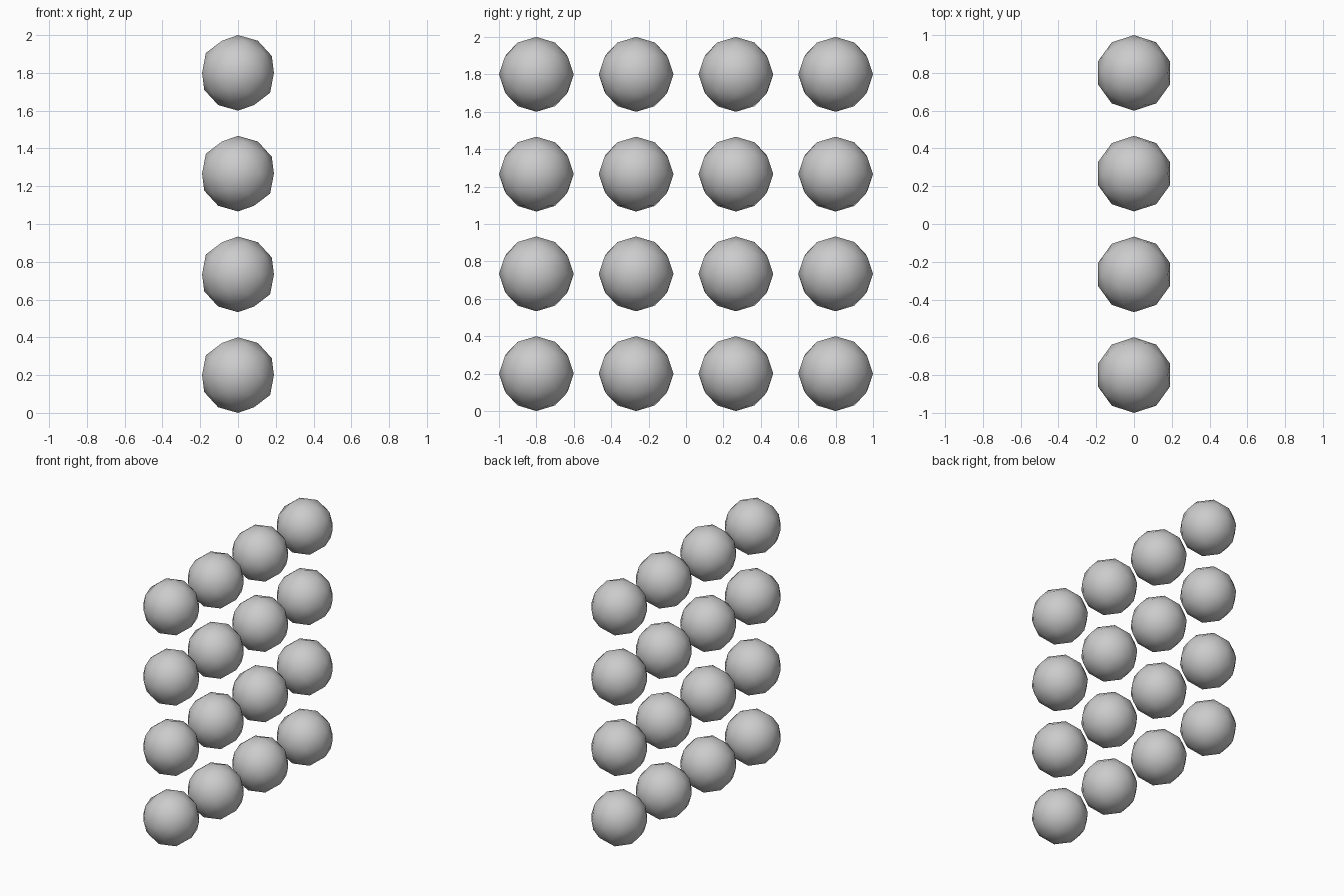
import bpy
import bmesh

# Remove the default cube
cube = bpy.data.objects.get("Cube")
if cube:
    bpy.data.objects.remove(cube, do_unlink=True)

RADIUS = 0.2
COUNT = 4
PITCH = (2 - 2 * RADIUS) / (COUNT - 1)

# Plain grey material
grey = bpy.data.materials.new("grey")
grey.use_nodes = True
colour = (0.6, 0.6, 0.6, 1)
grey.diffuse_color = colour
grey.node_tree.nodes["Principled BSDF"].inputs["Base Color"].default_value = colour

# Shared low-poly ball with smooth shading
ball_mesh = bpy.data.meshes.new("ball")
bm = bmesh.new()
bmesh.ops.create_icosphere(bm, subdivisions=2, radius=RADIUS)
for face in bm.faces:
    face.smooth = True
bm.to_mesh(ball_mesh)
bm.free()
ball_mesh.materials.append(grey)

# Upright square grid of balls
for row in range(COUNT):
    for column in range(COUNT):
        ball = bpy.data.objects.new(f"ball_row{row + 1}_column{column + 1}", ball_mesh)
        ball.location = (0, -1 + RADIUS + column * PITCH, RADIUS + row * PITCH)
        bpy.context.collection.objects.link(ball)
